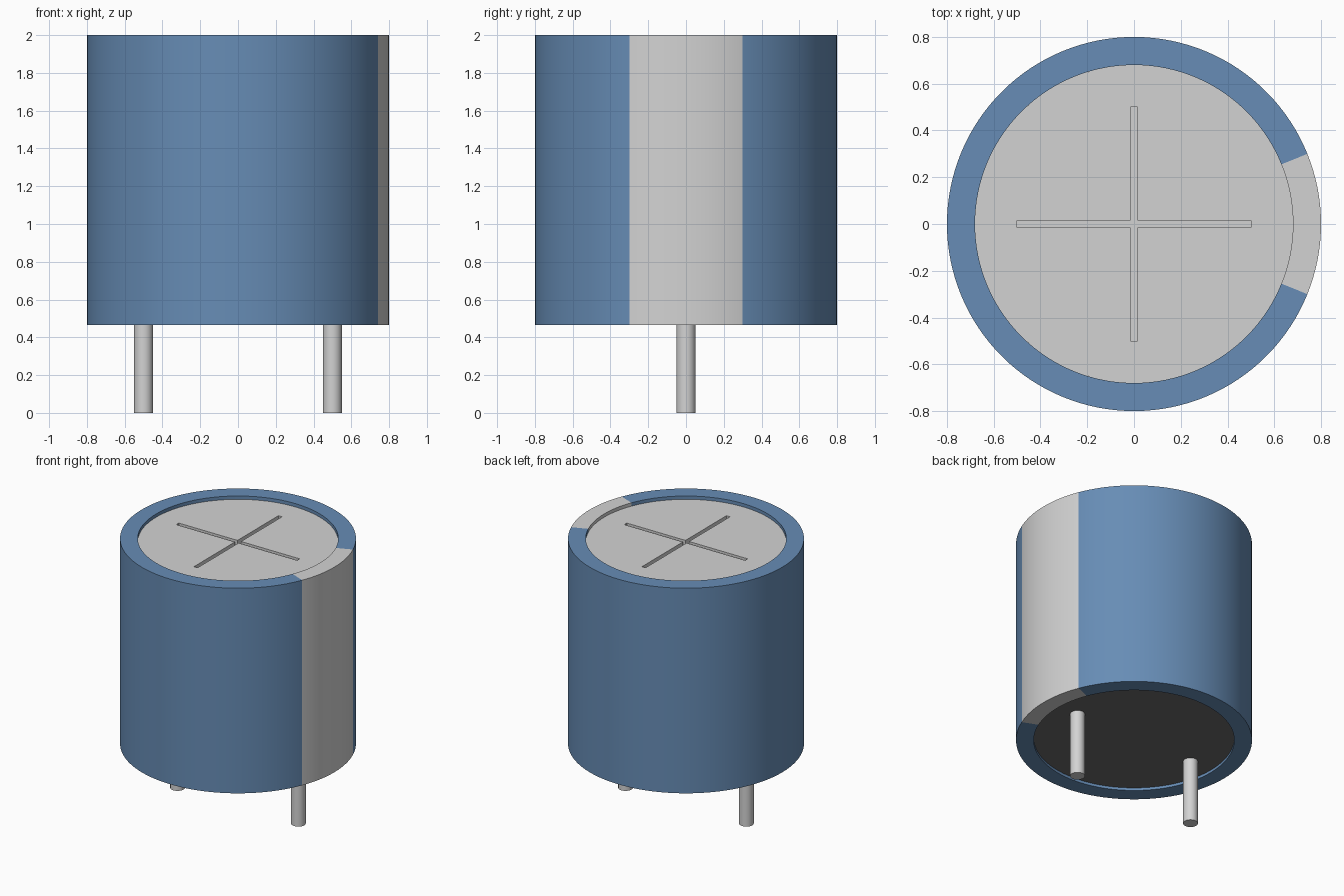
import bpy, bmesh
from math import asin, cos, sin, pi, radians

old = bpy.data.objects.get("Cube")
if old:
    bpy.data.objects.remove(old, do_unlink=True)

OUTER, INNER = 0.8, 0.68
BOTTOM, TOP = 0.465, 2.0
RECESS = 0.025
HALF_STRIPE = asin(0.3 / OUTER)


def material(name, color):
    m = bpy.data.materials.new(name)
    m.use_nodes = True
    m.diffuse_color = color
    bsdf = m.node_tree.nodes["Principled BSDF"]
    bsdf.inputs["Base Color"].default_value = color
    bsdf.inputs["Roughness"].default_value = 0.6
    return m


blue = material("blue sleeve", (0.135, 0.265, 0.465, 1))
silver = material("light grey metal", (0.65, 0.65, 0.65, 1))
dark = material("dark grey seal", (0.148, 0.145, 0.145, 1))


def add_object(name, bm, mats, smooth=True):
    bmesh.ops.recalc_face_normals(bm, faces=bm.faces)
    mesh = bpy.data.meshes.new(name)
    bm.to_mesh(mesh)
    bm.free()
    for m in mats:
        mesh.materials.append(m)
    ob = bpy.data.objects.new(name, mesh)
    bpy.context.collection.objects.link(ob)
    bpy.ops.object.select_all(action="DESELECT")
    ob.select_set(True)
    bpy.context.view_layer.objects.active = ob
    if smooth:
        bpy.ops.object.shade_smooth_by_angle(angle=radians(30))
    return ob


def cylinder(name, radius, low, high, mat, x=0, sides=128):
    bm = bmesh.new()
    ring = [bm.verts.new((x + radius * cos(2 * pi * i / sides),
                          radius * sin(2 * pi * i / sides), low)) for i in range(sides)]
    base = bm.faces.new(ring)
    out = bmesh.ops.extrude_face_region(bm, geom=[base], use_keep_orig=True)
    for v in out["geom"]:
        if isinstance(v, bmesh.types.BMVert):
            v.co.z = high
    return add_object(name, bm, [mat])


# Sleeve: a lathed ring whose stripe wedge has its own colour
STRIPE_STEPS, BODY_STEPS = 16, 112
angles = [-HALF_STRIPE + 2 * HALF_STRIPE * i / STRIPE_STEPS for i in range(STRIPE_STEPS)]
angles += [HALF_STRIPE + (2 * pi - 2 * HALF_STRIPE) * i / BODY_STEPS for i in range(BODY_STEPS)]
profile = [(OUTER, BOTTOM), (OUTER, TOP), (INNER, TOP), (INNER, BOTTOM)]
bm = bmesh.new()
rings = [[bm.verts.new((r * cos(a), r * sin(a), z)) for r, z in profile] for a in angles]
for i, ring in enumerate(rings):
    following = rings[(i + 1) % len(rings)]
    for j in range(4):
        k = (j + 1) % 4
        face = bm.faces.new((ring[j], following[j], following[k], ring[k]))
        face.material_index = 1 if i < STRIPE_STEPS else 0
add_object("sleeve", bm, [blue, silver])

# Metal can with a cross-shaped vent groove cut into its top
can = cylinder("can", INNER, BOTTOM + 0.05, TOP - RECESS, silver)
ARM, HALF = 0.5, 0.015
bm = bmesh.new()
corners = []
for q in range(4):
    c, s = cos(q * pi / 2), sin(q * pi / 2)
    for x, y in ((ARM, -HALF), (ARM, HALF), (HALF, HALF)):
        corners.append(bm.verts.new((x * c - y * s, x * s + y * c, TOP - RECESS - 0.04)))
base = bm.faces.new(corners)
out = bmesh.ops.extrude_face_region(bm, geom=[base], use_keep_orig=True)
for v in out["geom"]:
    if isinstance(v, bmesh.types.BMVert):
        v.co.z = TOP + 0.1
cutter = add_object("groove_cutter", bm, [silver], smooth=False)
cutter.hide_render = True

groove = can.modifiers.new("vent groove", "BOOLEAN")
groove.operation = "DIFFERENCE"
groove.solver = "EXACT"
groove.object = cutter
bpy.context.view_layer.objects.active = can
bpy.ops.object.modifier_apply(modifier=groove.name)
bpy.data.objects.remove(cutter, do_unlink=True)

# Rubber seal, slightly recessed under the can
cylinder("bottom_seal", INNER, BOTTOM + 0.02, BOTTOM + 0.05, dark)

# Leads
for side, x in (("left", 0.5), ("right", -0.5)):
    cylinder(side + "_lead", 0.05, 0, BOTTOM + 0.03, silver, x=x, sides=32)
